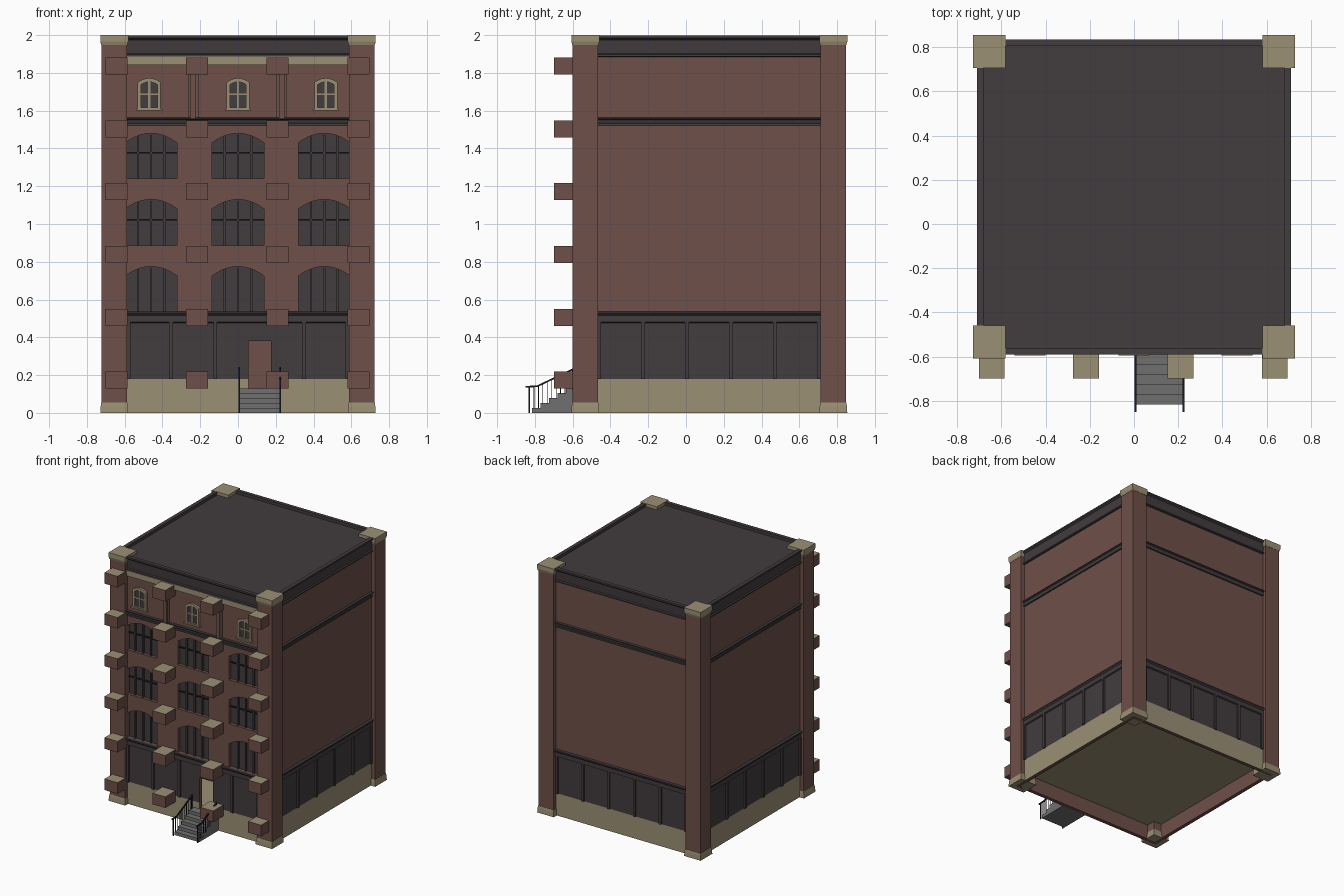
import bpy, bmesh, math
from mathutils import Matrix, Vector

if "Cube" in bpy.data.objects:
    bpy.data.objects.remove(bpy.data.objects["Cube"])


def material(name, rgb):
    m = bpy.data.materials.new(name)
    m.diffuse_color = (*rgb, 1)
    m.use_nodes = True
    m.node_tree.nodes["Principled BSDF"].inputs["Base Color"].default_value = m.diffuse_color
    return m


BRICK = material("brick", (0.156, 0.080, 0.066))
TAN = material("tan_stone", (0.33, 0.28, 0.178))
DARK = material("dark_metal", (0.054, 0.045, 0.047))
BLACK = material("black_iron", (0.014, 0.014, 0.016))
GREY = material("grey_steps", (0.16, 0.16, 0.16))

X, Y0, Y1 = 0.69, -0.57, 0.815      # outer wall planes
T = 0.03                            # wall thickness


def finish(name, bm, *mats):
    me = bpy.data.meshes.new(name)
    bm.to_mesh(me)
    bm.free()
    for m in mats:
        me.materials.append(m)
    ob = bpy.data.objects.new(name, me)
    bpy.context.collection.objects.link(ob)
    return ob


def span(x0, x1, y0, y1, z0, z1):
    """Matrix turning a unit cube into the given box."""
    return (Matrix.Translation(((x0 + x1) / 2, (y0 + y1) / 2, (z0 + z1) / 2))
            @ Matrix.Diagonal((abs(x1 - x0), abs(y1 - y0), abs(z1 - z0), 1)))


def bar(p, q, t):
    """Matrix turning a unit cube into a square bar from p to q."""
    p, q = Vector(p), Vector(q)
    d = q - p
    return (Matrix.Translation((p + q) / 2) @ d.to_track_quat('Z', 'Y').to_matrix().to_4x4()
            @ Matrix.Diagonal((t, t, d.length, 1)))


def boxes(name, mat, matrices):
    bm = bmesh.new()
    for m in matrices:
        bmesh.ops.create_cube(bm, size=1, matrix=m)
    return finish(name, bm, mat)


def plate(name, mat, loops, y0, y1):
    """Filled x/z outline with holes, extruded from y0 to y1."""
    cu = bpy.data.curves.new(name, 'CURVE')
    cu.dimensions, cu.fill_mode, cu.extrude = '2D', 'BOTH', (y1 - y0) / 2
    for loop in loops:
        s = cu.splines.new('POLY')
        s.points.add(len(loop) - 1)
        for pt, (x, z) in zip(s.points, loop):
            pt.co = (x, z, 0, 1)
        s.use_cyclic_u = True
    tmp = bpy.data.objects.new("tmp", cu)
    bpy.context.collection.objects.link(tmp)
    bpy.context.view_layer.update()
    me = bpy.data.meshes.new_from_object(tmp.evaluated_get(bpy.context.evaluated_depsgraph_get()))
    bm = bmesh.new()
    bm.from_mesh(me)
    bpy.data.objects.remove(tmp)
    bpy.data.meshes.remove(me)
    bm.transform(Matrix.Translation((0, (y0 + y1) / 2, 0)) @ Matrix.Rotation(math.pi / 2, 4, 'X'))
    bmesh.ops.remove_doubles(bm, verts=bm.verts, dist=1e-5)
    bmesh.ops.recalc_face_normals(bm, faces=bm.faces)
    for f in bm.faces:
        f.material_index, f.smooth = 0, False
    return finish(name, bm, mat)


def rect(x0, x1, z0, z1):
    return [(x0, z0), (x1, z0), (x1, z1), (x0, z1)]


def arch(cx, w, z0, z1, rise, n=10):
    top = [(cx + w / 2 * u, z1 - rise * u * u) for u in (1 - 2 * i / n for i in range(n + 1))]
    return [(cx - w / 2, z0), (cx + w / 2, z0)] + top


def ring(name, mat, profile, cap=False):
    """Moulding round the building: profile of (offset from wall, z)."""
    bm = bmesh.new()
    loops = [[bm.verts.new(c) for c in ((-X - o, Y0 - o, z), (X + o, Y0 - o, z),
                                        (X + o, Y1 + o, z), (-X - o, Y1 + o, z))]
             for o, z in profile]
    for a, b in zip(loops, loops[1:]):
        for i in range(4):
            j = (i + 1) % 4
            bm.faces.new((a[i], a[j], b[j], b[i]))
    if cap:
        bm.faces.new(loops[-1])
    return finish(name, bm, mat)


def paint_wall(ob, outward):
    """Tan base and dark shopfront on the outer face, by height."""
    bm = bmesh.new()
    bm.from_mesh(ob.data)
    for z in (0.18, 0.5):
        bmesh.ops.bisect_plane(bm, geom=bm.verts[:] + bm.edges[:] + bm.faces[:],
                               plane_co=(0, 0, z), plane_no=(0, 0, 1))
    bm.normal_update()
    for f in bm.faces:
        z = f.calc_center_median().z
        if f.normal.dot(Vector(outward)) > 0.9:
            f.material_index = 1 if z < 0.18 else 2 if z < 0.5 else 0
    bm.to_mesh(ob.data)
    bm.free()
    ob.data.materials.append(TAN)
    ob.data.materials.append(DARK)


# Hollow walls, front one with arched openings and doorway
BAYS = (-0.46, 0.0, 0.457)
ROWS = ((0.535, 0.775), (0.885, 1.13), (1.24, 1.48))
holes = [arch(cx, 0.275, a, b, 0.05) for cx in BAYS for a, b in ROWS]
front = plate("front_wall", BRICK, [rect(-X, X, 0, 1.9)] + holes + [rect(0.055, 0.175, 0.13, 0.38)],
              Y0, Y0 + T)
paint_wall(front, (0, -1, 0))
paint_wall(boxes("back_wall", BRICK, [span(-X, X, Y1 - T, Y1, 0, 1.9)]), (0, 1, 0))
for n, s in (("left", -1), ("right", 1)):
    paint_wall(boxes(n + "_wall", BRICK, [span(s * (X - T), s * X, Y0, Y1, 0, 1.9)]), (s, 0, 0))
boxes("ground_floor", TAN, [span(-X + T, X - T, Y0 + T, Y1 - T, 0.12, 0.13)])

# Arched window panes and glazing bars
boxes("arched_panes", DARK, [span(cx - 0.145, cx + 0.145, Y0 + 0.026, Y0 + 0.034, a - 0.005, b + 0.005)
                             for cx in BAYS for a, b in ROWS])
boxes("glazing_uprights", DARK, [span(cx + o - 0.006, cx + o + 0.006, Y0 + 0.012, Y0 + 0.027, a, b - 0.01)
                                 for cx in BAYS for a, b in ROWS for o in (-0.07, 0, 0.07)])
boxes("glazing_crossbars", BLACK, [span(cx - 0.137, cx + 0.137, Y0 + 0.014, Y0 + 0.027,
                                        a + 0.133, a + 0.141) for cx in BAYS for a, b in ROWS[1:]])

# Mouldings and roof
ring("shopfront_band", DARK, [(0, 0.475), (0.01, 0.48), (0.01, 0.515), (0.02, 0.525), (0.02, 0.535), (0, 0.537)])
ring("upper_band", DARK, [(0, 1.518), (0.01, 1.52), (0.01, 1.532), (0.006, 1.535), (0.008, 1.55),
                          (0.018, 1.555), (0.018, 1.562), (0, 1.564)])
ring("cornice_and_roof", DARK, [(0, 1.885), (0.013, 1.888), (0.013, 1.898), (0.004, 1.903), (0.008, 1.975),
                                (0.02, 1.985), (0.02, 1.998), (-0.01, 1.998), (-0.01, 1.975)], True)
boxes("front_frieze", TAN, [span(-0.6, 0.6, Y0 - 0.015, Y0, 1.843, 1.887)])

# Shopfront mullions on all four sides
side_y = [-0.46 + 0.2325 * i for i in range(6)]
back_x = [-0.575 + 0.23 * i for i in range(6)]
mull = [span(s * X, s * (X + 0.012), y - 0.01, y + 0.01, 0.18, 0.48) for s in (-1, 1) for y in side_y]
mull += [span(x - 0.01, x + 0.01, Y1, Y1 + 0.012, 0.18, 0.48) for x in back_x]
mull += [span(x - 0.01, x + 0.01, Y0 - 0.012, Y0, 0.18, 0.48) for x in (-0.578, -0.355, -0.12, 0.35, 0.578)]
boxes("shopfront_mullions", DARK, mull)


# Corner piers with flared caps and feet
def frustum(bm, cx, cy, levels):
    loops = [[bm.verts.new((cx + i * h, cy + j * h, z)) for i, j in ((-1, -1), (1, -1), (1, 1), (-1, 1))]
             for h, z in levels]
    for a, b in zip(loops, loops[1:]):
        for i in range(4):
            j = (i + 1) % 4
            bm.faces.new((a[i], a[j], b[j], b[i]))
    bm.faces.new(loops[0][::-1])
    bm.faces.new(loops[-1])


corners = [(sx * 0.655, y) for sx in (-1, 1) for y in (-0.533, 0.78)]
for name, mat, levels in (("corner_piers", BRICK, [(0.067, 0.01), (0.067, 1.98)]),
                          ("pier_caps", TAN, [(0.069, 1.948), (0.074, 1.965), (0.074, 2.0)]),
                          ("pier_feet", TAN, [(0.074, 0), (0.072, 0.035), (0.069, 0.055)])):
    bm = bmesh.new()
    for cx, cy in corners:
        frustum(bm, cx, cy, levels)
    finish(name, bm, mat)

# Projecting blocks on the front, tan on top
blocks = boxes("front_blocks", BRICK, [span(x - 0.058, x + 0.058, -0.698, Y0, z - 0.045, z + 0.045)
                                       for x in (-0.643, -0.217, 0.21, 0.637)
                                       for z in (0.173, 0.506, 0.838, 1.171, 1.504, 1.836)])
blocks.data.materials.append(TAN)
for p in blocks.data.polygons:
    p.material_index = 1 if p.normal.z > 0.5 else 0

# Attic pilasters and small framed windows
for x in (-0.238, 0.232):
    boxes("attic_pilaster", BRICK, [span(x - 0.028, x + 0.028, Y0 - 0.008, Y0, 1.562, 1.845),
                                    span(x - 0.014, x + 0.014, Y0 - 0.018, Y0, 1.562, 1.845)])
for x in (-0.47, 0.0, 0.465):
    plate("attic_frame", TAN, [arch(x, 0.122, 1.603, 1.772, 0.022), arch(x, 0.086, 1.618, 1.752, 0.014)],
          Y0 - 0.018, Y0)
    plate("attic_glass", DARK, [arch(x, 0.1, 1.61, 1.76, 0.014)], Y0 - 0.006, Y0)
    boxes("attic_bars", TAN, [span(x - 0.006, x + 0.006, Y0 - 0.012, Y0, 1.61, 1.755),
                              span(x - 0.045, x + 0.045, Y0 - 0.012, Y0, 1.682, 1.692),
                              span(x - 0.07, x + 0.07, Y0 - 0.025, Y0, 1.6, 1.61)])

# Entrance steps
N = 5
boxes("entrance_steps", GREY, [span(0.005, 0.225, -0.815 + 0.045 * i, Y0, 0.026 * i, 0.026 * (i + 1))
                               for i in range(N)])

# Iron railings with balusters
for n, x in (("left", 0.006), ("right", 0.224)):
    parts = [bar((x, -0.79, 0.14), (x, -0.59, 0.235), 0.009), bar((x, -0.85, 0.138), (x, -0.785, 0.141), 0.009),
             bar((x, -0.83, 0), (x, -0.83, 0.14), 0.008), bar((x, -0.6, 0.12), (x, -0.6, 0.235), 0.008)]
    for i in range(9):
        y = -0.805 + 0.0235 * i
        top = 0.14 + max(0, y + 0.79) * 0.475
        parts.append(bar((x, y, 0.026 * min(N, int((y + 0.815) / 0.045) + 1) - 0.004), (x, y, top), 0.004))
    boxes(n + "_railing", BLACK, parts)
